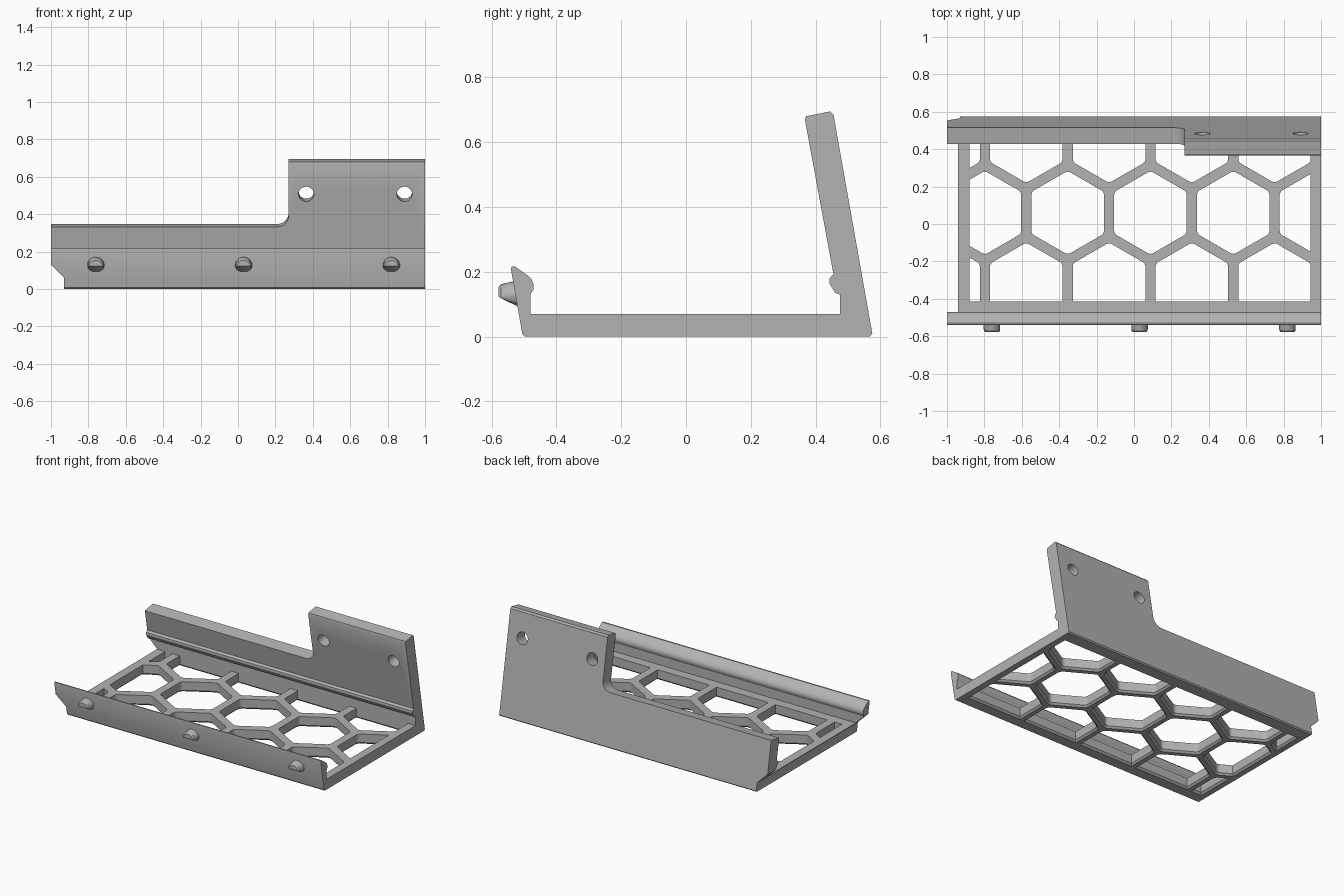
import bpy, bmesh
from math import sin, cos, pi, radians
from mathutils import Vector

if "Cube" in bpy.data.objects:
    bpy.data.objects.remove(bpy.data.objects["Cube"])

grey = bpy.data.materials.new("plain grey")
grey.use_nodes = True
grey.diffuse_color = (0.45, 0.45, 0.45, 1)
grey.node_tree.nodes["Principled BSDF"].inputs["Base Color"].default_value = (0.45, 0.45, 0.45, 1)

LEAN = 0.176  # tilt of the back wall and front lip


def make(name, bm):
    bmesh.ops.recalc_face_normals(bm, faces=bm.faces)
    mesh = bpy.data.meshes.new(name)
    bm.to_mesh(mesh)
    bm.free()
    mesh.materials.append(grey)
    obj = bpy.data.objects.new(name, mesh)
    bpy.context.collection.objects.link(obj)
    return obj


def loft(bm, start, end):
    a = [bm.verts.new(p) for p in start]
    b = [bm.verts.new(p) for p in end]
    bm.faces.new(a)
    bm.faces.new(b[::-1])
    for i in range(len(a)):
        j = (i + 1) % len(a)
        bm.faces.new((a[i], a[j], b[j], b[i]))


def cut(target, bm):
    cutter = make("cutter", bm)
    cutter.hide_render = True
    mod = target.modifiers.new("cut", 'BOOLEAN')
    mod.operation = 'DIFFERENCE'
    mod.solver = 'EXACT'
    mod.object = cutter
    bpy.context.view_layer.objects.active = target
    bpy.ops.object.modifier_apply(modifier=mod.name)
    bpy.data.objects.remove(cutter)


def smooth(obj):
    bpy.ops.object.select_all(action='DESELECT')
    obj.select_set(True)
    bpy.context.view_layer.objects.active = obj
    bpy.ops.object.shade_smooth_by_angle(angle=radians(30))


# Tray body: one side profile (y, z) extruded along x
profile = [(-.497, 0), (.567, 0), (.575, .008), (.455, .685), (.445, .695),
           (.37, .68), (.367, .668), (.455, .192), (.443, .18), (.442, .165),
           (.46, .135), (.475, .13), (.475, .07), (-.48, .07), (-.48, .13),
           (-.471, .145), (-.47, .16), (-.476, .176), (-.49, .19),
           (-.528, .217), (-.538, .217), (-.54, .207), (-.505, .008)]
tray = bmesh.new()
loft(tray, [(-1, y, z) for y, z in profile], [(1, y, z) for y, z in profile])
body = make("tray_body", tray)

# Step in the back wall with a rounded inner corner, cut square to the wall
step = [(-1.1, .345)]
for i in range(9):
    a = pi / 2 * i / 8
    step.append((.21 + .06 * sin(a), .405 - .06 * cos(a)))
step += [(.27, 1), (-1.1, 1)]
bm = bmesh.new()
loft(bm, *[[(x, y, z + LEAN * (y - .5)) for x, z in step] for y in (.2, .8)])
cut(body, bm)

# Clipped lower corner along the right end
corner = [(-1.1, .23), (-.93, .06), (-.93, -.1), (-1.1, -.1)]
bm = bmesh.new()
loft(bm, *[[(x, y, z) for x, z in corner] for y in (-.8, .8)])
cut(body, bm)

# Two screw holes through the tall part of the wall
bm = bmesh.new()
for cx in (.365, .89):
    ring = [(cx + .041 * cos(pi * i / 16), .515 + .041 * sin(pi * i / 16)) for i in range(32)]
    loft(bm, *[[(x, y, z + LEAN * (y - .44)) for x, z in ring] for y in (.3, .65)])
cut(body, bm)


def clip(points, axis, limit, sign):
    """Keep the part of a convex outline on one side of a limit."""
    out = []
    for i, p in enumerate(points):
        q = points[(i + 1) % len(points)]
        dp, dq = sign * (limit - p[axis]), sign * (limit - q[axis])
        if dp >= 0:
            out.append(p)
        if dp * dq < 0:
            out.append(p.lerp(q, dp / (dp - dq)))
    return out


def opening(cx, cy, grow):
    """Rounded hexagon kept inside the floor frame, enlarged by grow."""
    r = .03
    reach = (.194 - r) / cos(pi / 6)
    pts = []
    for k in range(6):
        a = pi / 6 + k * pi / 3
        for s in (-1, -.5, 0, .5, 1):
            b = a + s * pi / 6
            pts.append(Vector((cx + reach * cos(a) + (r + grow) * cos(b),
                               cy + reach * sin(a) + (r + grow) * sin(b))))
    for axis, limit, sign in ((0, -.88, -1), (0, .945, 1), (1, -.415, -1), (1, .475, 1)):
        pts = clip(pts, axis, limit + sign * grow, sign)
    return pts


def hull(bm, points):
    verts = [bm.verts.new(p) for p in points]
    res = bmesh.ops.convex_hull(bm, input=verts)
    spare = {v for v in res["geom_interior"] + res["geom_unused"]
             if isinstance(v, bmesh.types.BMVert)}
    bmesh.ops.delete(bm, geom=list(spare), context='VERTS')


# Honeycomb floor openings: straight holes, then chamfers on the underside
PITCH = .4425
for levels in (((-.05, 0), (.1, 0)), ((-.01, .022), (.014, -.002))):
    bm = bmesh.new()
    for row in (-1, 0, 1):
        for col in range(6):
            cx = -.797 + PITCH * (col - (.5 if row else 0))
            cy = .06 + row * PITCH * cos(pi / 6)
            if cx - .194 > .94:
                continue
            hull(bm, [(p.x, p.y, z) for z, grow in levels for p in opening(cx, cy, grow)])
    cut(body, bm)
smooth(body)

# Snap pegs on the front lip: round on top, sloped flat underneath
for name, cx in (("right", -.76), ("middle", .03), ("left", .82)):
    bm = bmesh.new()
    pts = []
    for y, r, low in ((-.578, .036, .124), (-.57, .043, .118), (-.5, .047, .078)):
        cz = .125 + LEAN * (y + .535)
        for i in range(32):
            a = pi * i / 16
            pts.append((cx + r * cos(a), y, max(cz + r * sin(a), low)))
    hull(bm, pts)
    smooth(make("snap_peg_" + name, bm))
